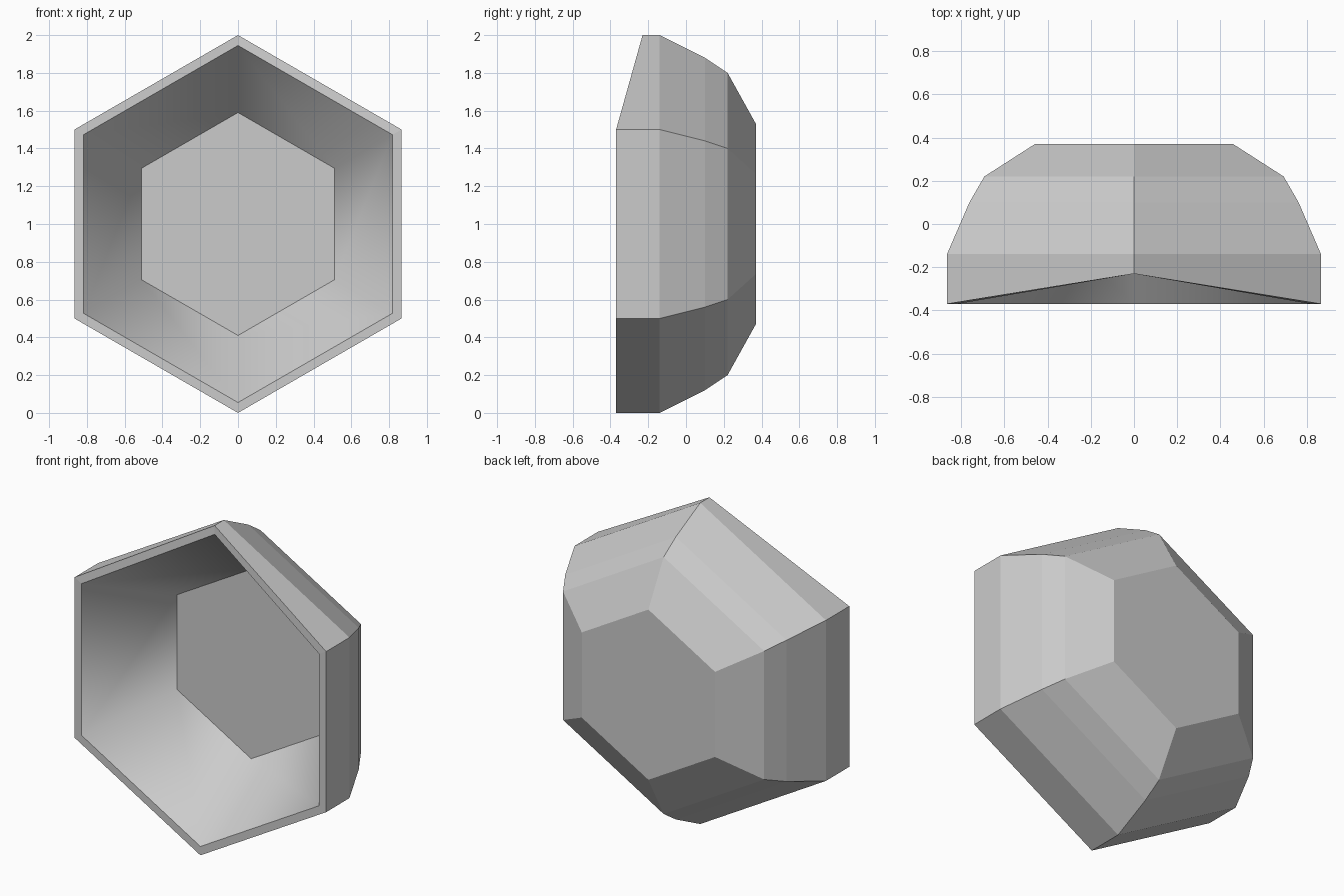
import bpy, bmesh, math

if "Cube" in bpy.data.objects:
    bpy.data.objects.remove(bpy.data.objects["Cube"])

# Profile from inner floor, over the rim, to the outer back: (radius, y)
PROFILE = [(0.59, 0.13), (0.945, -0.37), (1.0, -0.37), (1.0, -0.14),
           (0.88, 0.10), (0.80, 0.22), (0.53, 0.37)]
SIDES = 6

bm = bmesh.new()
rings = []
for r, y in PROFILE:
    ring = []
    for i in range(SIDES):
        a = math.pi / 2 + i * 2 * math.pi / SIDES
        # the top corner of the rim is set back
        yy = -0.23 if (i == 0 and y == -0.37) else y
        ring.append(bm.verts.new((r * math.cos(a), yy, 1 + r * math.sin(a))))
    rings.append(ring)

# Walls between neighbouring rings; the inner wall is smooth shaded
for k, (lo, hi) in enumerate(zip(rings, rings[1:])):
    for i in range(SIDES):
        j = (i + 1) % SIDES
        f = bm.faces.new((lo[i], lo[j], hi[j], hi[i]))
        f.smooth = (k == 0)

# Inner floor and outer back
bm.faces.new(rings[0])
bm.faces.new(rings[-1])
bmesh.ops.recalc_face_normals(bm, faces=bm.faces[:])

mesh = bpy.data.meshes.new("hexagonal_shell")
bm.to_mesh(mesh)
bm.free()
shell = bpy.data.objects.new("hexagonal_shell", mesh)
bpy.context.collection.objects.link(shell)
